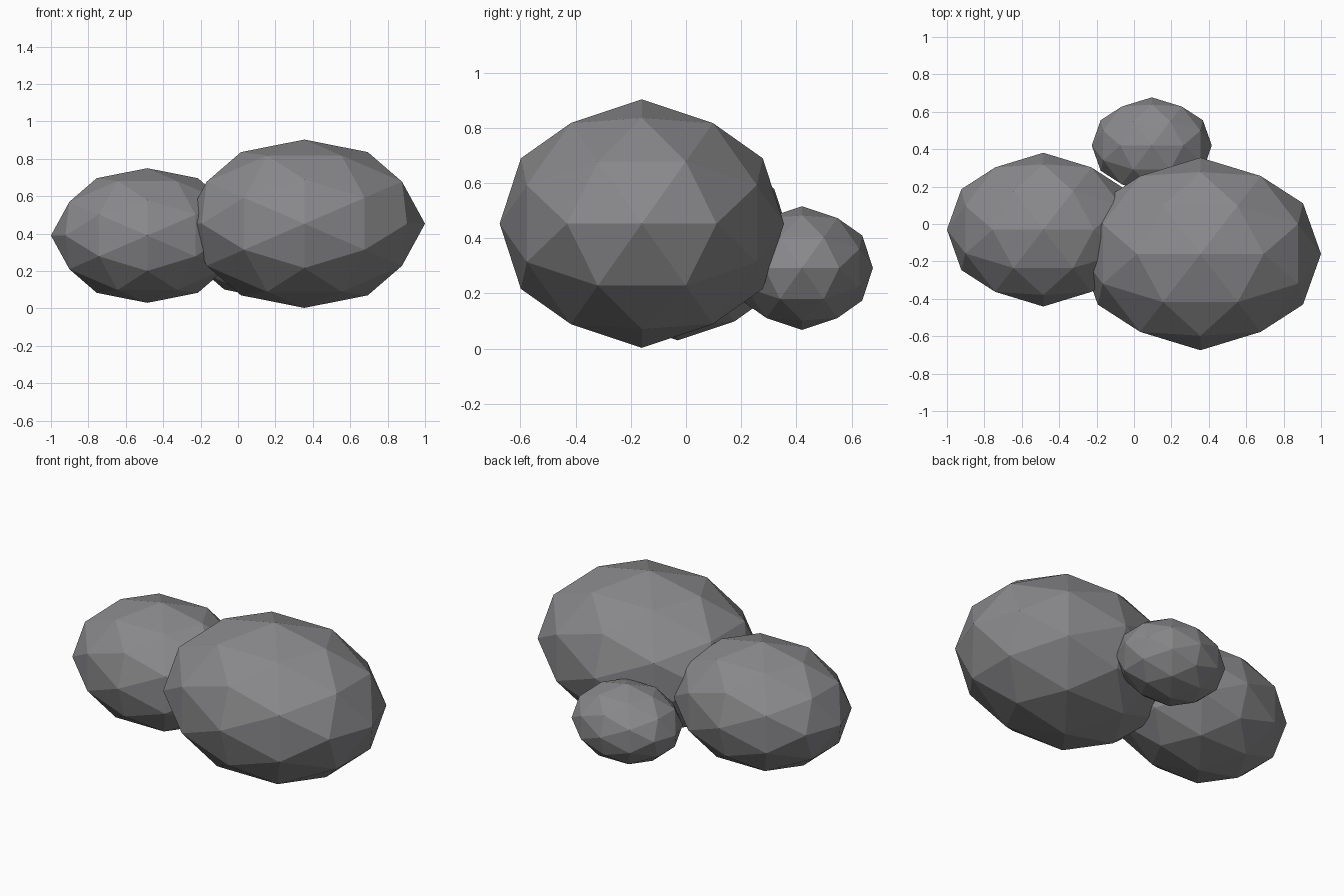
import bpy
import bmesh
from mathutils import Vector

cube = bpy.data.objects.get("Cube")
if cube:
    bpy.data.objects.remove(cube, do_unlink=True)

# Stone colour
stone = bpy.data.materials.new("stone_grey")
stone.use_nodes = True
colour = (0.25, 0.25, 0.26, 1.0)
stone.diffuse_color = colour
bsdf = next(n for n in stone.node_tree.nodes if n.type == 'BSDF_PRINCIPLED')
bsdf.inputs["Base Color"].default_value = colour
bsdf.inputs["Roughness"].default_value = 0.9


def boulder(name, centre, radii):
    """Flat-faced ellipsoid: axis-aligned icosahedron, split once and rounded."""
    bm = bmesh.new()
    golden = (1 + 5 ** 0.5) / 2
    for a in (-1, 1):
        for b in (-golden, golden):
            for corner in ((a, 0, b), (b, a, 0), (0, b, a)):
                bm.verts.new(corner)
    bmesh.ops.convex_hull(bm, input=bm.verts[:])
    bmesh.ops.subdivide_edges(bm, edges=bm.edges[:], cuts=1, use_grid_fill=True)
    for v in bm.verts:
        v.co = v.co.normalized() * Vector(radii)
    bmesh.ops.recalc_face_normals(bm, faces=bm.faces[:])
    for f in bm.faces:
        f.smooth = False
    mesh = bpy.data.meshes.new(name)
    bm.to_mesh(mesh)
    bm.free()
    mesh.materials.append(stone)
    obj = bpy.data.objects.new(name, mesh)
    obj.location = centre
    bpy.context.scene.collection.objects.link(obj)
    return obj


# Cluster of three boulders
boulder("large_boulder", (0.355, -0.16, 0.453), (0.645, 0.515, 0.45))
boulder("medium_boulder", (-0.485, -0.03, 0.39), (0.515, 0.411, 0.36))
boulder("small_boulder", (0.095, 0.42, 0.292), (0.321, 0.257, 0.224))
